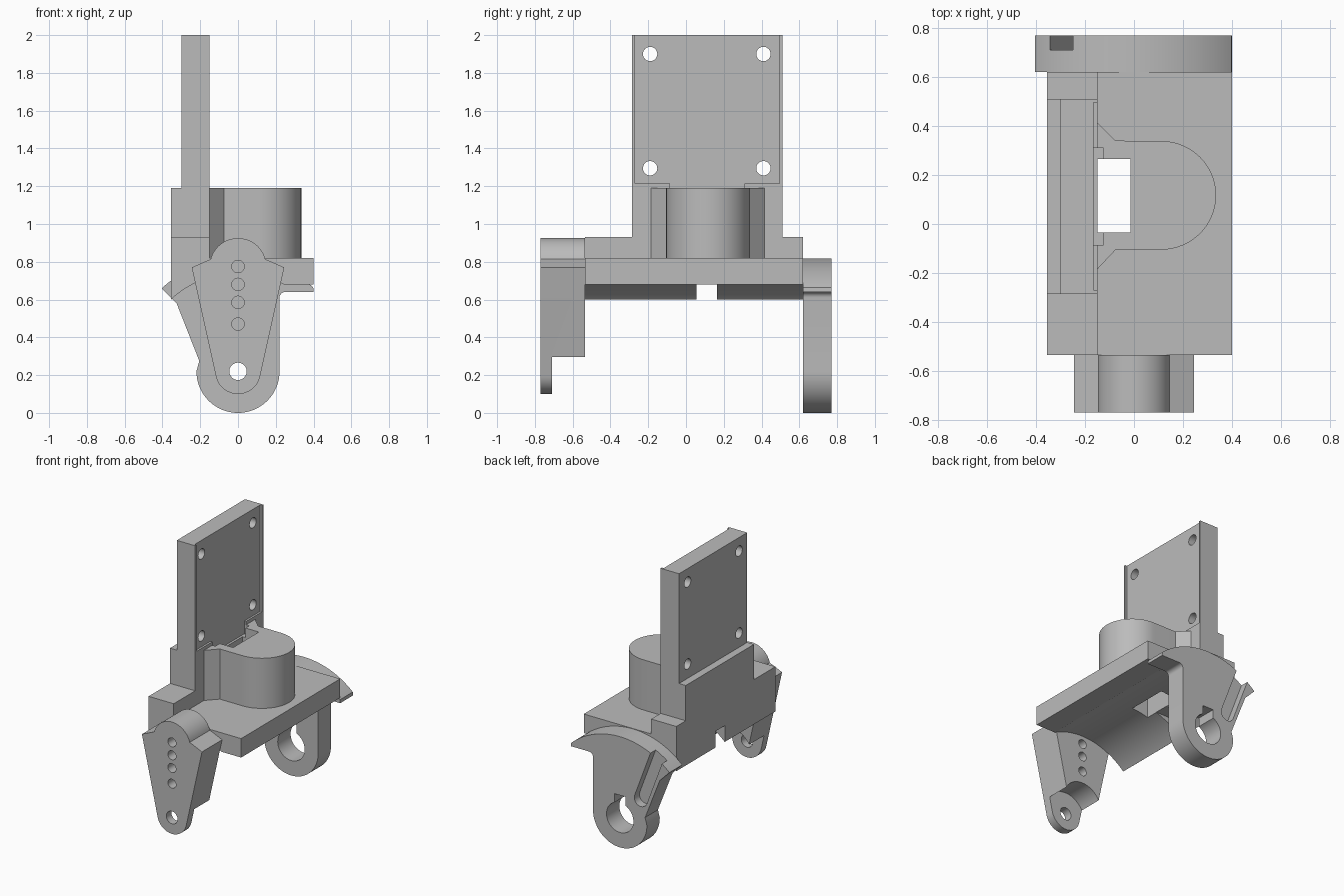
import bpy
from math import sin, cos, pi, radians, atan2, sqrt

cube = bpy.data.objects.get("Cube")
if cube:
    bpy.data.objects.remove(cube)

grey = bpy.data.materials.new("plain_grey")
grey.use_nodes = True
colour = (0.5, 0.5, 0.5, 1)
grey.diffuse_color = colour
grey.node_tree.nodes["Principled BSDF"].inputs["Base Color"].default_value = colour


def prism(name, pts, axis, lo, hi):
    """Extrude a closed outline along an axis; the outline uses the other two axes in order."""
    def place(p, d):
        a, b = p
        return {"x": (d, a, b), "y": (a, d, b), "z": (a, b, d)}[axis]
    n = len(pts)
    verts = [place(p, lo) for p in pts] + [place(p, hi) for p in pts]
    faces = [list(range(n))[::-1], list(range(n, 2 * n))]
    faces += [[i, (i + 1) % n, (i + 1) % n + n, i + n] for i in range(n)]
    mesh = bpy.data.meshes.new(name)
    mesh.from_pydata(verts, [], faces)
    mesh.materials.append(grey)
    obj = bpy.data.objects.new(name, mesh)
    bpy.context.collection.objects.link(obj)
    bpy.ops.object.select_all(action="DESELECT")
    bpy.context.view_layer.objects.active = obj
    obj.select_set(True)
    bpy.ops.object.mode_set(mode="EDIT")
    bpy.ops.mesh.select_all(action="SELECT")
    bpy.ops.mesh.normals_make_consistent(inside=False)
    bpy.ops.object.mode_set(mode="OBJECT")
    return obj


def arc(cx, cy, r, start, end, n=32):
    """Points along an arc, angles in degrees."""
    steps = [radians(start + (end - start) * i / n) for i in range(n + 1)]
    return [(cx + r * cos(t), cy + r * sin(t)) for t in steps]


def disc(cx, cy, r, n=48):
    return arc(cx, cy, r, 0, 360, n)[:-1]


def box(name, x0, x1, y0, y1, z0, z1):
    return prism(name, [(x0, y0), (x1, y0), (x1, y1), (x0, y1)], "z", z0, z1)


def combine(obj, other, operation="DIFFERENCE"):
    mod = obj.modifiers.new(operation.lower(), "BOOLEAN")
    mod.operation, mod.solver, mod.object = operation, "EXACT", other
    bpy.ops.object.select_all(action="DESELECT")
    bpy.context.view_layer.objects.active = obj
    obj.select_set(True)
    bpy.ops.object.modifier_apply(modifier=mod.name)
    bpy.data.objects.remove(other)


PIVOT = 0.22            # height of the tilt axis
FRONT, BACK = -0.535, 0.62

# Deck with a deeper left-hand wall and a hollow underside
deck = prism("deck", [(-0.355, 0.6), (-0.1, 0.6), (-0.1, 0.68), (0.4, 0.68),
                      (0.4, 0.82), (-0.15, 0.82), (-0.15, 0.93), (-0.355, 0.93)],
             "y", FRONT, BACK)
combine(deck, prism("hollow", disc(0, PIVOT, 0.52, 96), "y", FRONT - 0.1, BACK + 0.1))
combine(deck, box("wall_notch", -0.5, -0.1, 0.055, 0.165, 0.5, 0.72))

# Upright mounting plate and its foot
foot = box("plate_foot", -0.355, -0.15, -0.285, 0.51, 0.93, 1.19)
plate = box("mounting_plate", -0.30, -0.15, -0.285, 0.51, 1.19, 2.0)
combine(plate, box("plate_recess", -0.165, -0.1, -0.27, 0.495, 1.215, 2.1))
for y in (-0.19, 0.41):
    for z in (1.295, 1.9):
        combine(plate, prism("screw_hole", disc(y, z, 0.038, 32), "x", -0.5, 0))

# Rounded cable housing on the deck
outline = [(-0.15, -0.185), (-0.075, -0.105)]
outline += [(0.11 + 0.225 * cos(t), 0.117 + 0.222 * sin(t))
            for t in [radians(-90 + 180 * i / 40) for i in range(41)]]
outline += [(-0.075, 0.34), (-0.15, 0.415)]
housing = prism("housing", outline, "z", 0.82, 1.19)

# Rectangular passage with a shallow clearance next to the plate
for part in (deck, housing):
    combine(part, box("passage", -0.148, -0.015, -0.035, 0.265, 0.5, 1.5))
for part in (plate, foot, housing):
    combine(part, box("clearance", -0.165, -0.125, -0.085, 0.31, 1.12, 1.216))

# Back arm: fan-shaped top narrowing to a round pivot end
R = 0.597
tip_right = degrees_right = atan2(0.447, 0.4) * 180 / pi
fan = arc(0, PIVOT, R, tip_right, 180 - atan2(0.44, 0.404) * 180 / pi, 48)
arm_outline = fan + [(-0.355, 0.61), (-0.325, 0.58), (-0.205, 0.275)]
arm_outline += arc(0, PIVOT, 0.22, 180, 360, 40)
arm_outline += arc(0.25, 0.61, 0.03, 180, 90, 6) + [(0.4, 0.64)]
back_arm = prism("back_arm", arm_outline, "y", BACK, 0.77)
combine(back_arm, prism("pivot_hole", disc(0, PIVOT, 0.11), "y", 0.5, 0.9))
combine(back_arm, box("key_notch", -0.045, 0.045, 0.5, 0.9, 0.25, 0.385))

# Round-ended slot sunk in the back arm, open at the rim
lean = atan2(0.32, -0.12) * 180 / pi
end = (-0.17, 0.40)
ux, uz = cos(radians(lean)), sin(radians(lean))
slot = arc(end[0], end[1], 0.053, lean + 90, lean + 270, 20)
slot += [(x + ux * 0.55, z + uz * 0.55) for x, z in (slot[-1], slot[0])]
combine(back_arm, prism("slot", slot, "y", 0.71, 0.9))

# Front arm: domed, shouldered and tapered lever
lever = arc(0, 0.775, 0.15, 15, 165, 32)
lever += [(-0.245, 0.77)] + arc(0, PIVOT, 0.12, 192, 348, 32) + [(0.245, 0.77)]
front_arm = prism("front_arm", lever, "y", -0.77, FRONT)
combine(front_arm, prism("pivot_clearance", disc(0, PIVOT, 0.16, 64), "y", -0.71, -0.4))
for z in (0.775, 0.68, 0.585, 0.47):
    combine(front_arm, prism("lever_hole", disc(0, z, 0.033, 32), "y", -0.9, -0.4))
combine(front_arm, prism("lever_pivot", disc(0, PIVOT, 0.046, 32), "y", -0.9, -0.4))

# Smooth the round surfaces, keep the edges sharp
bpy.ops.object.select_all(action="DESELECT")
for part in (deck, foot, plate, housing, back_arm, front_arm):
    part.select_set(True)
bpy.context.view_layer.objects.active = deck
bpy.ops.object.shade_smooth_by_angle(angle=radians(25))
